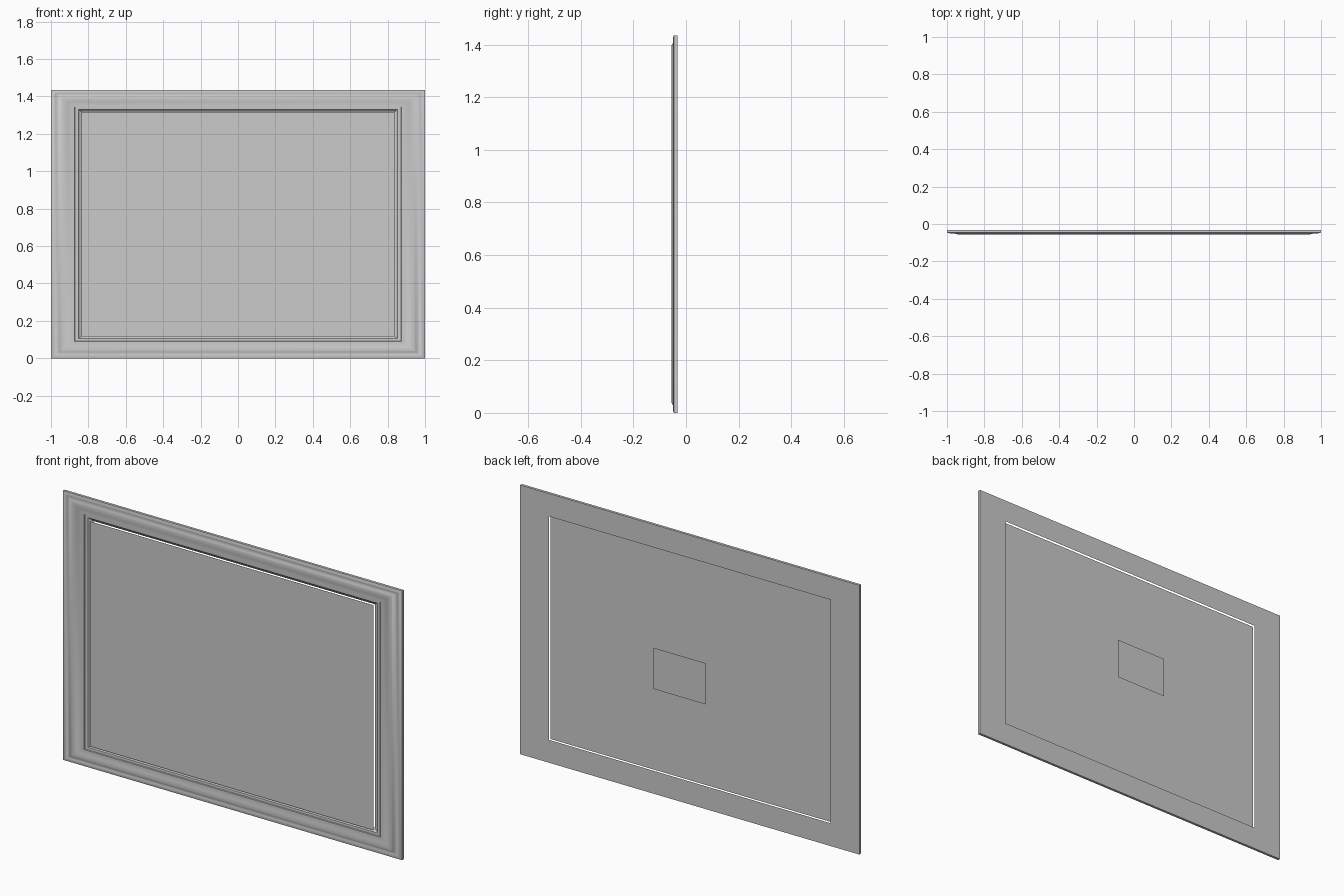
import bpy, bmesh

if "Cube" in bpy.data.objects:
    bpy.data.objects.remove(bpy.data.objects["Cube"])

HEIGHT = 1.435            # overall height, width is 2
K = HEIGHT / 2            # vertical squeeze of the square moulding


def ring(bm, u, y):
    """Rectangular loop inset by u from the outer edge at depth y."""
    x, z = 1 - u, (1 - u) * K
    return [bm.verts.new((sx * x, y, K + sz * z))
            for sx, sz in ((-1, -1), (1, -1), (1, 1), (-1, 1))]


def finish(bm, name):
    mesh = bpy.data.meshes.new(name)
    bm.to_mesh(mesh)
    bm.free()
    obj = bpy.data.objects.new(name, mesh)
    bpy.context.collection.objects.link(obj)
    return obj


def sheet(name, u, y, front):
    """Flat rectangular sheet facing -y (front) or +y."""
    bm = bmesh.new()
    loop = ring(bm, u, y)
    bm.faces.new(loop if front else loop[::-1])
    return finish(bm, name)


# Moulding cross-section: (inset from outer edge, depth)
profile = [(0, -.032), (0, -.046), (.010, -.049), (.020, -.050),
           (.026, -.048), (.034, -.048), (.042, -.050), (.050, -.054),
           (.058, -.055), (.072, -.055), (.084, -.053), (.095, -.051),
           (.108, -.050), (.126, -.050), (.129, -.046), (.147, -.045),
           (.150, -.041), (.160, -.037), (.169, -.033), (.170, -.032)]

# Mitred picture frame with a closed flat back
bm = bmesh.new()
rings = [ring(bm, u, y) for u, y in profile]
for a, b in zip(rings, rings[1:] + rings[:1]):
    for i in range(4):
        j = (i + 1) % 4
        bm.faces.new((a[i], a[j], b[j], b[i]))
bmesh.ops.recalc_face_normals(bm, faces=bm.faces)
frame = finish(bm, "frame_moulding")
bpy.context.view_layer.objects.active = frame
frame.select_set(True)
bpy.ops.object.shade_smooth_by_angle(angle=0.6)

# Picture panel, standing just ahead of the inner lip
sheet("picture_panel", .164, -.052, True)

# Small floating sheet behind the frame
sheet("rear_plate", .847, .055, False)
